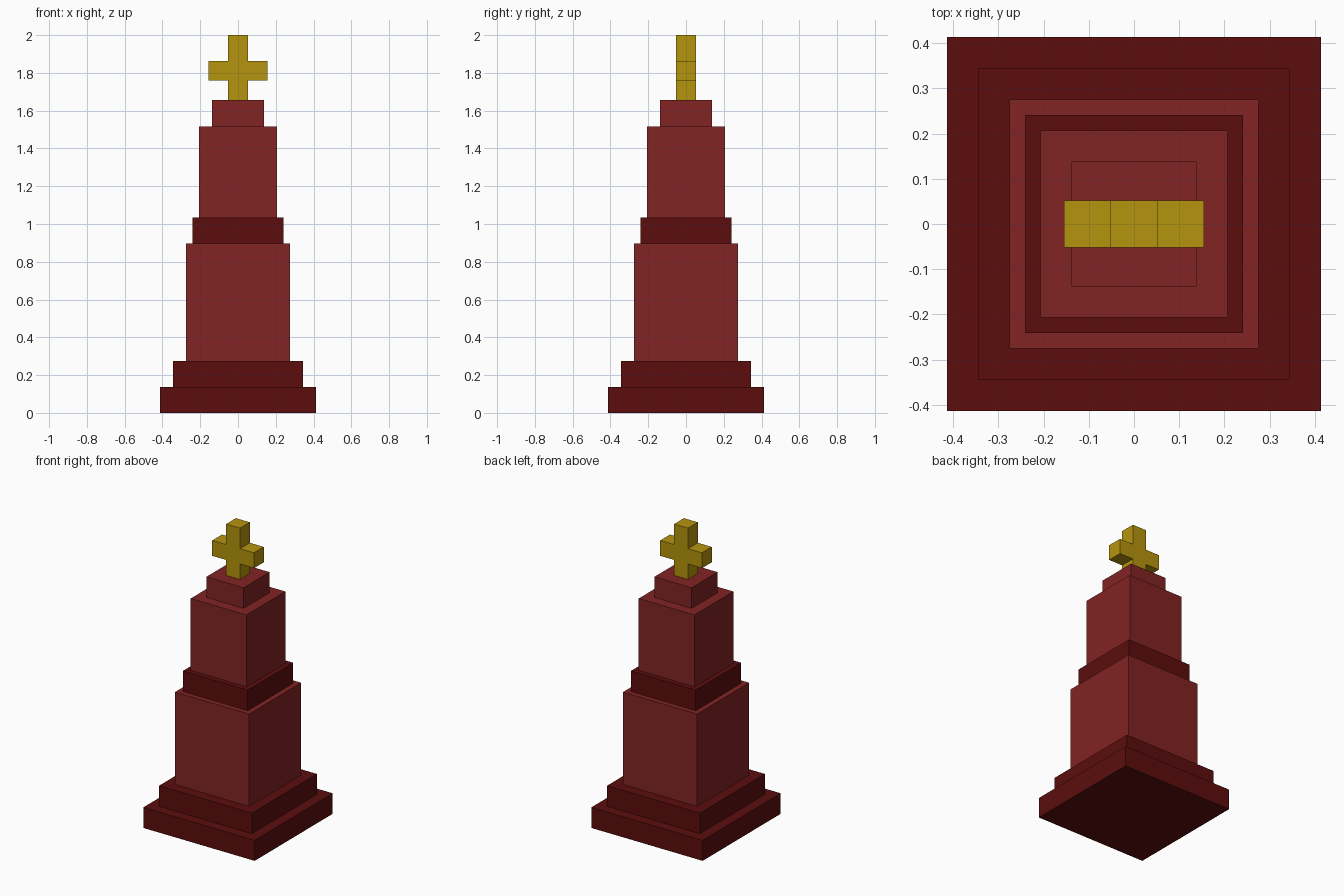
import bpy, bmesh

if "Cube" in bpy.data.objects:
    bpy.data.objects.remove(bpy.data.objects["Cube"])

U = 2 / 58  # one model unit


def material(name, color):
    m = bpy.data.materials.new(name)
    m.diffuse_color = (*color, 1)
    m.use_nodes = True
    m.node_tree.nodes["Principled BSDF"].inputs["Base Color"].default_value = m.diffuse_color
    return m


DARK = material("dark red", (0.107, 0.004, 0.004))
RED = material("brick red", (0.219, 0.017, 0.017))
GOLD = material("gold", (0.46, 0.295, 0.004))


def add_object(name, bm, mat):
    bmesh.ops.recalc_face_normals(bm, faces=bm.faces)
    mesh = bpy.data.meshes.new(name)
    bm.to_mesh(mesh)
    bm.free()
    mesh.materials.append(mat)
    bpy.context.collection.objects.link(bpy.data.objects.new(name, mesh))


# Stacked square tiers: name, half width, height, material
z = 0
for name, half, height, mat in [
    ("base_plinth", 12, 4, DARK),
    ("upper_plinth", 10, 4, DARK),
    ("lower_body", 8, 18, RED),
    ("collar", 7, 4, DARK),
    ("upper_body", 6, 14, RED),
    ("cap", 4, 4, RED),
]:
    bm = bmesh.new()
    bmesh.ops.create_cube(bm, size=1)
    bmesh.ops.scale(bm, vec=(2 * half * U, 2 * half * U, height * U), verts=bm.verts)
    bmesh.ops.translate(bm, vec=(0, 0, (z + height / 2) * U), verts=bm.verts)
    add_object(name, bm, mat)
    z += height

# Cross on top: extruded profile, right half mirrored to the left
half_outline = [(1.5, 0), (1.5, 3), (4.5, 3), (4.5, 6), (1.5, 6), (1.5, 10)]
outline = half_outline + [(-x, h) for x, h in reversed(half_outline)]
bm = bmesh.new()
face = bm.faces.new([bm.verts.new((x * U, -1.5 * U, (z + h) * U)) for x, h in outline])
ext = bmesh.ops.extrude_face_region(bm, geom=[face], use_keep_orig=True)
back = [v for v in ext["geom"] if isinstance(v, bmesh.types.BMVert)]
bmesh.ops.translate(bm, vec=(0, 3 * U, 0), verts=back)
add_object("top_cross", bm, GOLD)
